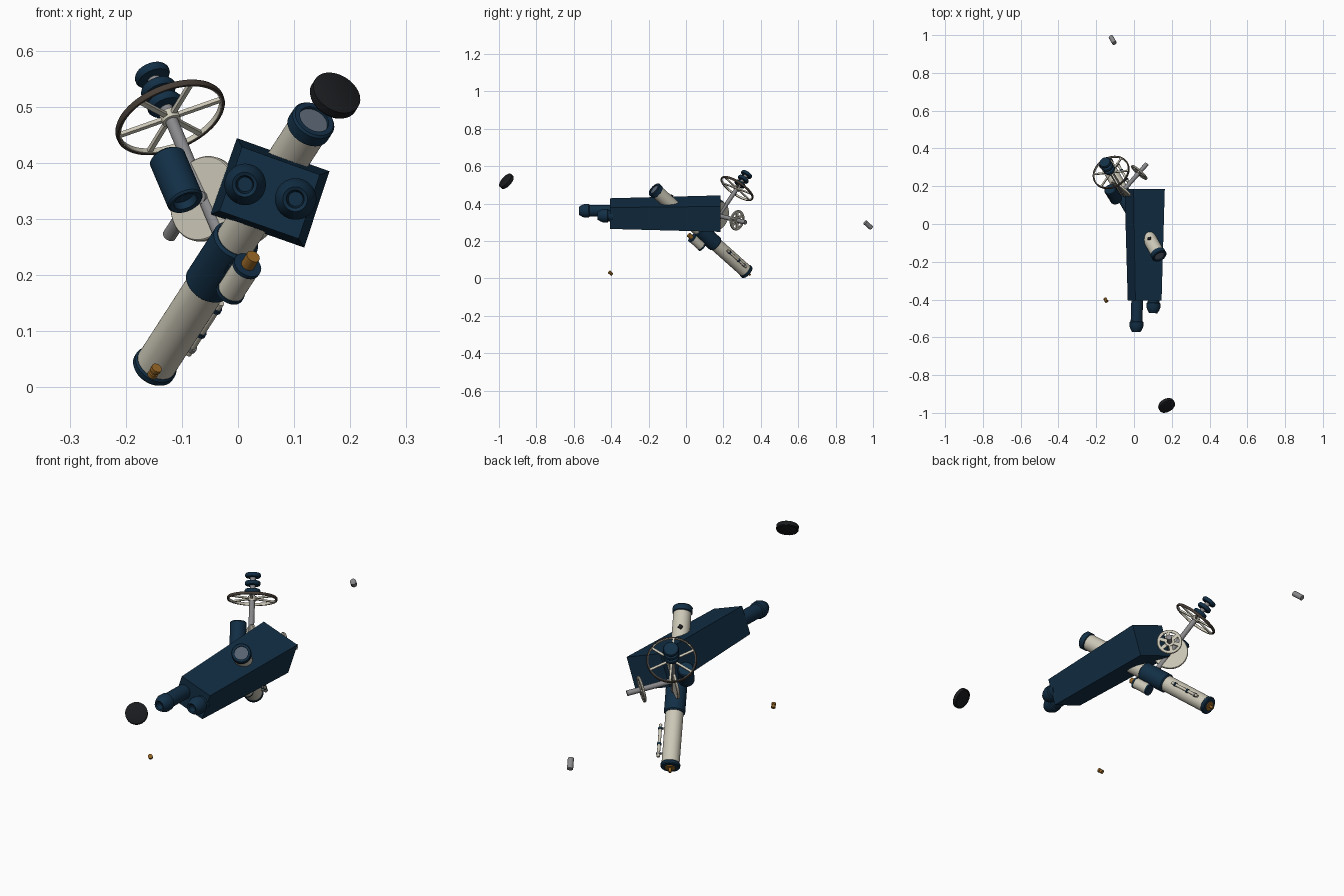
import bpy, bmesh
from math import cos, sin, pi, radians
from mathutils import Vector, Matrix

if "Cube" in bpy.data.objects:
    bpy.data.objects.remove(bpy.data.objects["Cube"])


def mat(name, *rgb):
    m = bpy.data.materials.new(name)
    m.diffuse_color = (*rgb, 1)
    m.use_nodes = True
    m.node_tree.nodes["Principled BSDF"].inputs["Base Color"].default_value = m.diffuse_color
    return m


BLUE = mat("navy_paint", 0.006, 0.028, 0.06)
CREAM = mat("cream_paint", 0.60, 0.57, 0.47)
STEEL = mat("steel", 0.25, 0.25, 0.26)
BRASS = mat("brass", 0.30, 0.13, 0.02)
BROWN = mat("dark_rim", 0.06, 0.045, 0.035)
BLACK = mat("black_plastic", 0.010, 0.011, 0.013)
GLASS = mat("lens_glass", 0.10, 0.13, 0.17)


def finish(name, bm, m, origin=(0, 0, 0), axis=(0, 0, 1), smooth=True):
    bmesh.ops.recalc_face_normals(bm, faces=bm.faces[:])
    me = bpy.data.meshes.new(name)
    bm.to_mesh(me)
    bm.free()
    me.materials.append(m)
    ob = bpy.data.objects.new(name, me)
    bpy.context.collection.objects.link(ob)
    turn = Vector((0, 0, 1)).rotation_difference(Vector(axis).normalized())
    ob.matrix_world = Matrix.Translation(origin) @ turn.to_matrix().to_4x4()
    if smooth:
        bpy.ops.object.select_all(action='DESELECT')
        ob.select_set(True)
        bpy.context.view_layer.objects.active = ob
        bpy.ops.object.shade_smooth_by_angle(angle=radians(35))
    return ob


def lathe(name, origin, axis, prof, m, n=40, loop=False):
    """Spin (distance along axis, radius) points round the axis."""
    bm = bmesh.new()
    rings = [[bm.verts.new((r * cos(2 * pi * i / n), r * sin(2 * pi * i / n), s))
              for i in range(n)] for s, r in prof]
    pairs = list(zip(rings, rings[1:]))
    if loop:
        pairs.append((rings[-1], rings[0]))
    else:
        bm.faces.new(rings[0])
        bm.faces.new(rings[-1])
    for a, b in pairs:
        for i in range(n):
            j = (i + 1) % n
            bm.faces.new((a[i], a[j], b[j], b[i]))
    return finish(name, bm, m, origin, axis)


def rod(name, origin, axis, s0, s1, r, m, n=32):
    return lathe(name, origin, axis, [(s0, r), (s1, r)], m, n)


def box(name, origin, axis, size, m):
    bm = bmesh.new()
    bmesh.ops.create_cube(bm, size=1, matrix=Matrix.Diagonal((*size, 1)))
    return finish(name, bm, m, origin, axis, False)


def wheel(name, c, axis, R, band, h, spoke_w, spoke_h, hub, m, rim_m):
    """Hand wheel: rim, hub and six spokes."""
    lathe(name + "_rim", c, axis, [(-h, R - band), (-h, R - .002), (-h * .5, R), (h * .5, R),
                                   (h, R - .002), (h, R - band)], rim_m, 64, True)
    lathe(name + "_rim_lining", c, axis, [(-h * .8, R - band - .002), (-h * .8, R - band + .001),
                                          (h * .8, R - band + .001), (h * .8, R - band - .002)], m, 64, True)
    rod(name + "_hub", c, axis, -h * 1.5, h * 1.5, hub, m)
    bm = bmesh.new()
    L = R - band
    for k in range(6):
        bmesh.ops.create_cube(bm, size=1, matrix=Matrix.Rotation(k * pi / 3, 4, 'Z')
                              @ Matrix.Translation((L / 2, 0, 0)) @ Matrix.Diagonal((L, spoke_w, spoke_h, 1)))
    finish(name + "_spokes", bm, m, c, axis, False)


# main telescope tube, lower end to upper end
P0, P1 = Vector((-.152, .328, .032)), Vector((.136, -.172, .478))
D = (P1 - P0).normalized()
L = (P1 - P0).length
rod("main_tube", P0, D, .01, L - .01, .0365, CREAM, 48)
lathe("tube_lower_rim", P0, D, [(0, .037), (.004, .040), (.014, .040), (.018, .037)], BLUE, 48)
rod("tube_lower_cap", P0, D, -.004, .002, .022, BRASS)
rod("tube_lower_knob", P0, D, -.022, 0, .006, BRASS)
lathe("tube_collar", P0, D, [(.245, .038), (.25, .043), (.375, .043), (.38, .038)], BLUE, 48)
lathe("tube_upper_rim", P0, D, [(L - .030, .036), (L - .027, .0405), (L - .004, .0405), (L, .037),
                                (L, .028), (L - .02, .027)], BLUE, 48, True)
rod("objective_lens", P0, D, L - .012, L - .006, .0285, GLASS)

# small black switch on top of the tube
U = (Vector((0, 0, 1)) - D * D.z).normalized()
box("tube_switch", P0.lerp(P1, .85) + U * .036, U, (.016, .016, .012), BLACK)

# tapered instrument box, back face then front face
bm = bmesh.new()
C, back, front = Vector((.056, 0, .347)), [], []
for x, z in ((-.002, .444), (.163, .385), (.118, .249), (-.05, .308)):
    back.append(bm.verts.new((x, .185, z)))
    v = C + (Vector((x, 0, z)) - C) * .84
    front.append(bm.verts.new((v.x, -.405, v.z)))
bm.faces.new(back)
bm.faces.new(front)
for i in range(4):
    j = (i + 1) % 4
    bm.faces.new((back[i], back[j], front[j], front[i]))
finish("instrument_box", bm, BLUE, smooth=False)

# two eyepieces on the front of the box
for name, pos, stem in (("left_eyepiece", (.017, -.40, .363), .115), ("right_eyepiece", (.104, -.40, .336), .015)):
    lathe(name, pos, (-.03, -1, -.01),
          [(-.01, .031), (stem, .031), (stem + .004, .036), (stem + .026, .037), (stem + .042, .031),
           (stem + .057, .022), (stem + .054, .016), (stem + .03, .013)], BLUE)

# guide scope under the collar
G = Vector((-.011, .08, .174))
rod("guide_scope", G, D, -.004, .070, .0245, CREAM)
for name, s in (("guide_lower_rim", -.010), ("guide_upper_rim", .064)):
    rod(name, G, D, s, s + .008, .0262, BLUE)
rod("guide_eyepiece", G, D, .070, .097, .0125, BRASS)
box("guide_bracket", G + D * .035 + U * .025, D, (.03, .03, .02), BLUE)

# slender finder rod beside the lower tube
F = Vector((-.089, .323, .060))
side = Vector((.85, .53, 0))
rod("finder_rod", F, D, 0, .148, .0065, CREAM, 20)
for k, s in enumerate((.012, .055, .125)):
    rod(f"finder_ring_{k}", F, D, s, s + .008, .0092, BLUE if k else STEEL, 20)
    if k != 1:
        rod(f"finder_post_{k}", F + D * (s + .004), side, -.02, 0, .004, STEEL, 16)

# polar shaft with hand wheel and counterweights
W, N = Vector((-.121, .273, .481)), Vector((-.33, .53, .78)).normalized()
rod("polar_shaft", W, N, -.28, .104, .0115, STEEL)
wheel("large_wheel", W, N, .1025, .006, .006, .009, .007, .017, CREAM, BROWN)
for k, s in enumerate((.030, .063, .096)):
    lathe(f"counterweight_{k}", W, N, [(s - .009, .024), (s - .008, .029), (s - .003, .032), (s + .003, .032),
                                       (s + .008, .029), (s + .009, .024)], BLUE)

# drive motor alongside the shaft
lathe("drive_motor", (-.110, .157, .370), N, [(-.036, .014), (-.036, .020), (-.05, .022), (-.052, .030), (-.048, .033),
                                              (.048, .033), (.052, .029)], BLUE)

# cross shaft with setting disc and pierced wheel
S, A = W - N * .186, Vector((.65, .735, -.185)).normalized()
lathe("setting_disc", S, A, [(-.006, .075), (-.004, .077), (.004, .077), (.006, .075)], CREAM, 64)
rod("cross_shaft", S, A, -.012, .196, .0115, STEEL)
wheel("small_wheel", S + A * .134, A, .055, .011, .005, .015, .008, .021, CREAM, CREAM)

# loose parts set apart from the body
lathe("lens_cap", (.173, -.961, .52), D, [(-.009, .044), (-.008, .0455), (.008, .0455), (.009, .044)], BLACK, 48)
lathe("lens_cap_lip", (.173, -.961, .52), -D, [(.007, .037), (.012, .038), (.012, .043), (.007, .044)], BLACK, 48, True)
lathe("loose_shaft_end", (-.113, .974, .285), D, [(-.025, .011), (-.024, .0125), (.024, .0125), (.025, .011)], STEEL)
lathe("loose_brass_eyepiece", (-.149, -.403, .028), D, [(-.011, .009), (-.003, .009), (-.002, .007), (.002, .007),
                                                        (.003, .0095), (.011, .0095)], BRASS)
